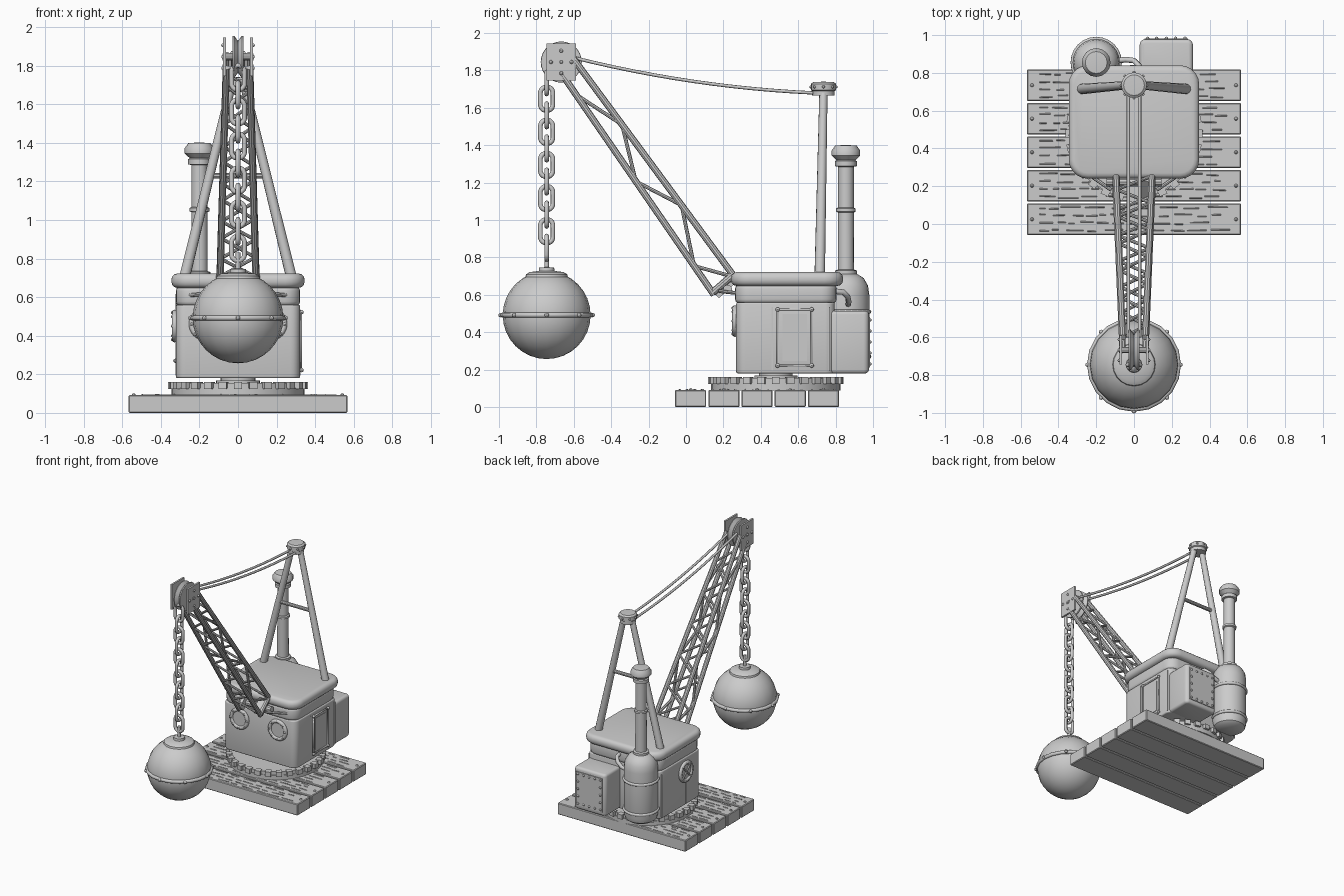
import bpy, bmesh, math, random
from mathutils import Matrix, Vector as V

random.seed(4)
if "Cube" in bpy.data.objects:
    bpy.data.objects.remove(bpy.data.objects["Cube"])

grey = bpy.data.materials.new("plain_grey")
grey.use_nodes = True
GREY = (0.6, 0.6, 0.6, 1)
grey.diffuse_color = GREY
grey.node_tree.nodes["Principled BSDF"].inputs["Base Color"].default_value = GREY


def finish(bm, name, smooth=True):
    bmesh.ops.recalc_face_normals(bm, faces=bm.faces)
    mesh = bpy.data.meshes.new(name)
    bm.to_mesh(mesh)
    bm.free()
    obj = bpy.data.objects.new(name, mesh)
    bpy.context.collection.objects.link(obj)
    mesh.materials.append(grey)
    if smooth:
        bpy.ops.object.select_all(action="DESELECT")
        obj.select_set(True)
        bpy.context.view_layer.objects.active = obj
        bpy.ops.object.shade_smooth_by_angle(angle=math.radians(35))
    return obj


def box(bm, centre, size, turn=Matrix()):
    m = Matrix.Translation(centre) @ turn @ Matrix.Diagonal((*size, 1))
    return bmesh.ops.create_cube(bm, size=1, matrix=m)["verts"]


def rod(bm, a, b, r, sides=10, r2=None):
    a, b = V(a), V(b)
    m = Matrix.Translation((a + b) / 2) @ (b - a).to_track_quat("Z", "Y").to_matrix().to_4x4()
    bmesh.ops.create_cone(bm, cap_ends=True, segments=sides, radius1=r,
                          radius2=r if r2 is None else r2, depth=(b - a).length, matrix=m)


def bead(bm, p, r):
    bmesh.ops.create_uvsphere(bm, u_segments=8, v_segments=6, radius=r, matrix=Matrix.Translation(p))


def lathe(name, profile, matrix, steps=24):
    bm = bmesh.new()
    vs = [bm.verts.new((r, 0, z)) for r, z in profile]
    es = [bm.edges.new(pair) for pair in zip(vs, vs[1:])]
    bmesh.ops.spin(bm, geom=vs + es, cent=(0, 0, 0), axis=(0, 0, 1), angle=math.tau, steps=steps)
    bmesh.ops.remove_doubles(bm, verts=bm.verts, dist=0.0005)
    bm.transform(matrix)
    return finish(bm, name)


def rounded_box(name, lo, hi, corner, edge):
    lo, hi = V(lo), V(hi)
    bm = bmesh.new()
    box(bm, (lo + hi) / 2, hi - lo)
    upright = [e for e in bm.edges if abs(e.verts[0].co.z - e.verts[1].co.z) > 0.01]
    bmesh.ops.bevel(bm, geom=upright, offset=corner, segments=5, profile=0.5, affect="EDGES")
    rims = [e for e in bm.edges if abs(e.verts[0].co.z - e.verts[1].co.z) < 1e-5]
    bmesh.ops.bevel(bm, geom=rims, offset=edge, segments=3, profile=0.5, affect="EDGES")
    return finish(bm, name)


def tube(name, paths, r, closed=False):
    curve = bpy.data.curves.new(name, "CURVE")
    curve.dimensions, curve.bevel_depth, curve.bevel_resolution = "3D", r, 2
    curve.use_fill_caps = True
    for path in paths:
        s = curve.splines.new("POLY")
        s.points.add(len(path) - 1)
        for point, co in zip(s.points, path):
            point.co = (*co, 1)
        s.use_cyclic_u = closed
    obj = bpy.data.objects.new(name, curve)
    bpy.context.collection.objects.link(obj)
    curve.materials.append(grey)


def circle(c, u, v, r, n=24):
    return [V(c) + r * (V(u) * math.cos(math.tau * i / n) + V(v) * math.sin(math.tau * i / n)) for i in range(n)]


X, Y, Z = (1, 0, 0), (0, 1, 0), (0, 0, 1)
AT = Matrix.Translation

# Plank platform with wood grain and nails
bm, grain = bmesh.new(), bmesh.new()
for i in range(5):
    y = 0.025 + i * 0.1775
    box(bm, (0, y, 0.046), (1.135, 0.166, 0.092))
    for row in range(4):
        gy, x = y - 0.06 + row * 0.04, -0.5
        while x < 0.44:
            length = random.uniform(0.03, 0.11)
            tilt = Matrix.Rotation(math.pi / 4, 4, "X") @ Matrix.Rotation(random.uniform(-0.05, 0.05), 4, "Z")
            box(grain, (x + length / 2, gy + random.uniform(-0.006, 0.006), 0.092), (length, 0.005, 0.005), tilt)
            x += length + random.uniform(0.01, 0.05)
    for x in (-0.54, 0.54):
        bead(grain, (x, y, 0.092), 0.01)
bmesh.ops.bevel(bm, geom=bm.edges[:], offset=0.005, segments=1, affect="EDGES")
finish(bm, "platform_planks", False)
finish(grain, "wood_grain", False)

# Toothed turntable
bm = bmesh.new()
rod(bm, (0, 0.48, 0.09), (0, 0.48, 0.128), 0.345, 36)
rod(bm, (0, 0.48, 0.124), (0, 0.48, 0.155), 0.34, 36)
rod(bm, (0, 0.48, 0.15), (0, 0.48, 0.168), 0.115, 24)
rod(bm, (0, 0.48, 0.16), (0, 0.48, 0.2), 0.09, 24)
for i in range(28):
    a = math.tau * i / 28
    box(bm, (0.34 * math.cos(a), 0.48 + 0.34 * math.sin(a), 0.142), (0.045, 0.042, 0.036), Matrix.Rotation(a, 4, "Z"))
finish(bm, "turntable")

# Cabin, eave and roof
rounded_box("cabin_body", (-0.322, 0.268, 0.18), (0.322, 0.795, 0.56), 0.05, 0.01)
rounded_box("cabin_eave", (-0.322, 0.262, 0.555), (0.322, 0.805, 0.655), 0.08, 0.022)
rounded_box("cabin_roof", (-0.345, 0.24, 0.648), (0.345, 0.84, 0.722), 0.1, 0.03)
rounded_box("rear_box", (0.03, 0.76, 0.18), (0.312, 0.978, 0.515), 0.03, 0.02)

# Rivets and plate on the rear box
bm = bmesh.new()
box(bm, (0.171, 0.979, 0.348), (0.23, 0.008, 0.27))
for i in range(5):
    for x in (0.072, 0.27):
        bead(bm, (x, 0.983, 0.23 + i * 0.059), 0.009)
for x in (0.12, 0.171, 0.22):
    for z in (0.23, 0.466):
        bead(bm, (x, 0.983, z), 0.009)
finish(bm, "rear_plate")

# Side door with a rod frame
y0, y1, z0, z1 = 0.49, 0.672, 0.222, 0.522
tube("door_frame", [[(0.325, y0, z0), (0.325, y1, z0), (0.325, y1, z1), (0.325, y0, z1)]], 0.008, True)
bm = bmesh.new()
box(bm, (0.322, (y0 + y1) / 2, (z0 + z1) / 2), (0.006, 0.13, 0.25))
for y in (y0, y1):
    for z in (z0, z1):
        bead(bm, (0.328, y, z), 0.012)
for side in (-1, 1):
    for y in (0.46, 0.765):
        box(bm, (side * 0.322, y, 0.365), (0.006, 0.008, 0.34))
finish(bm, "door_panel")

# Portholes, two in front and one on the side
rims = []
bm = bmesh.new()
for c, u, n in [((-0.17, 0.268, 0.46), X, (0, -1, 0)), ((0.17, 0.268, 0.46), X, (0, -1, 0)),
                ((-0.322, 0.47, 0.45), Y, (-1, 0, 0))]:
    c, n = V(c), V(n)
    rims.append(circle(c + 0.006 * n, u, Z, 0.07))
    rod(bm, c - 0.01 * n, c + 0.009 * n, 0.066, 24)
    for p in circle(c + 0.016 * n, u, Z, 0.07, 8):
        bead(bm, p, 0.009)
    if n.x:
        for s in (-1, 1):
            d = V((0, 0.045, 0.045 * s))
            rod(bm, c + 0.012 * n - d, c + 0.012 * n + d, 0.007, 6)
tube("porthole_rims", rims, 0.015, True)
finish(bm, "porthole_glass")

# Boiler, chimney and feed pipe
boiler = AT((-0.2, 0.855, 0))
lathe("boiler", [(0, 0.18), (0.09, 0.182), (0.115, 0.2), (0.125, 0.235), (0.125, 0.6), (0.118, 0.65),
                 (0.095, 0.69), (0.06, 0.712), (0, 0.72)], boiler)
tube("boiler_bands", [circle((-0.2, 0.855, z), X, Y, 0.125) for z in (0.27, 0.51)], 0.011, True)
lathe("chimney", [(0, 0.7), (0.058, 0.7), (0.058, 0.73), (0.043, 0.735), (0.042, 1.04), (0.052, 1.045),
                  (0.052, 1.062), (0.042, 1.067), (0.042, 1.285), (0.058, 1.288), (0.058, 1.315),
                  (0.05, 1.32), (0.076, 1.345), (0.076, 1.372), (0.058, 1.398), (0, 1.402)], boiler, 16)
tube("feed_pipe", [[(0.03, 0.79, 0.62), (0.025, 0.84, 0.615), (0.0, 0.865, 0.59), (-0.04, 0.87, 0.56),
                    (-0.1, 0.865, 0.545)]], 0.015)

# Rear support frame
bm = bmesh.new()
for s in (-1, 1):
    rod(bm, (s * 0.275, 0.715, 0.71), (s * 0.035, 0.735, 1.69), 0.028, 12, 0.022)
rod(bm, (-0.15, 0.727, 1.23), (0.15, 0.727, 1.23), 0.014)
finish(bm, "support_frame")
lathe("frame_head", [(0, 1.665), (0.06, 1.665), (0.06, 1.69), (0.068, 1.695), (0.068, 1.728), (0.055, 1.738), (0, 1.74)],
      AT((0, 0.735, 0)), 16)
bm = bmesh.new()
for p in circle((0, 0.735, 1.712), X, Y, 0.068, 8):
    bead(bm, p, 0.008)
finish(bm, "head_rivets")

# Slack stay cables
tube("stay_cables", [[(s * 0.03, -0.6 + 1.28 * t, 1.868 - 0.188 * t - 0.13 * t * (1 - t))
                      for t in [i / 12 for i in range(13)]] for s in (-1, 1)], 0.009)


# Lattice boom: four chords with zigzag bracing
def upper(s, t):
    return V((s * (0.06 + 0.035 * t), -0.6 + 0.86 * t, 1.86 - 1.165 * t))


def lower(s, t):
    return V((s * (0.06 + 0.035 * t), -0.67 + 0.82 * t, 1.79 - 1.19 * t))


bm = bmesh.new()
for s in (-1, 1):
    for chord in (upper, lower):
        rod(bm, chord(s, 0), chord(s, 1), 0.018)
    nodes = [lower(s, 0.1), upper(s, 0.3), lower(s, 0.49), upper(s, 0.67), lower(s, 0.87), upper(s, 1)]
    for a, b in zip(nodes, nodes[1:]):
        rod(bm, a, b, 0.01, 8)
for chord in (upper, lower):
    cross = [chord(1 if i % 2 else -1, 0.08 + i * 0.083) for i in range(12)]
    for a, b in zip(cross, cross[1:]):
        rod(bm, a, b, 0.009, 8)
finish(bm, "boom")

# Boom foot: end plates, hinge pin and braces
bm = bmesh.new()
for s in (-1, 1):
    rod(bm, lower(s, 0.99), upper(s, 0.99), 0.02)
    box(bm, (s * 0.085, 0.2, 0.645), (0.02, 0.12, 0.06), Matrix.Rotation(0.75, 4, "X"))
    rod(bm, (s * 0.25, 0.27, 0.61), (s * 0.12, 0.18, 0.62), 0.01, 8)
box(bm, (0.06, 0.19, 0.65), (0.05, 0.12, 0.03), Matrix.Rotation(0.75, 4, "X"))
rod(bm, (-0.145, 0.222, 0.63), (0.145, 0.222, 0.63), 0.024)
finish(bm, "boom_foot")

# Boom tip plates and grooved pulley
bm = bmesh.new()
for s in (-1, 1):
    box(bm, (s * 0.07, -0.667, 1.845), (0.014, 0.156, 0.2))
    for dy, dz in [(0, 0), (-0.055, 0), (0.055, 0), (0, 0.06), (0, -0.06)]:
        bead(bm, (s * 0.077, -0.667 + dy, 1.845 + dz), 0.01)
rod(bm, (-0.08, -0.667, 1.845), (0.08, -0.667, 1.845), 0.018)
finish(bm, "tip_plates")
lathe("pulley", [(0, -0.028), (0.108, -0.028), (0.11, -0.02), (0.082, 0), (0.11, 0.02), (0.108, 0.028), (0, 0.028)],
      AT((0, -0.667, 1.845)) @ Matrix.Rotation(math.pi / 2, 4, "Y"), 28)

# Chain of alternating links
links = []
for i in range(11):
    z, u = 1.737 - i * 0.0885, V(X) if i % 2 == 0 else V(Y)
    links.append([V((0, -0.745, z)) + u * 0.034 * math.cos(a) + V(Z) * (0.034 * math.sin(a) + math.copysign(0.03, math.sin(a)))
                  for a in [math.tau * (k + 0.5) / 16 for k in range(16)]])
tube("chain", links, 0.0125, True)

# Heavy ball with cap, band and studs
ball = AT((0, -0.745, 0))
bm = bmesh.new()
bmesh.ops.create_uvsphere(bm, u_segments=20, v_segments=16, radius=0.235, matrix=AT((0, -0.745, 0.492)))
finish(bm, "heavy_ball")
lathe("ball_cap", [(0.115, 0.69), (0.11, 0.71), (0.09, 0.722), (0.042, 0.728), (0.04, 0.746), (0.012, 0.748),
                   (0.012, 0.83), (0, 0.832)], ball, 20)
tube("ball_band", [circle((0, -0.745, 0.492), X, Y, 0.235, 20)], 0.014, True)
bm = bmesh.new()
for p in circle((0, -0.745, 0.492), X, Y, 0.246, 8):
    bead(bm, p, 0.012)
finish(bm, "ball_studs")
